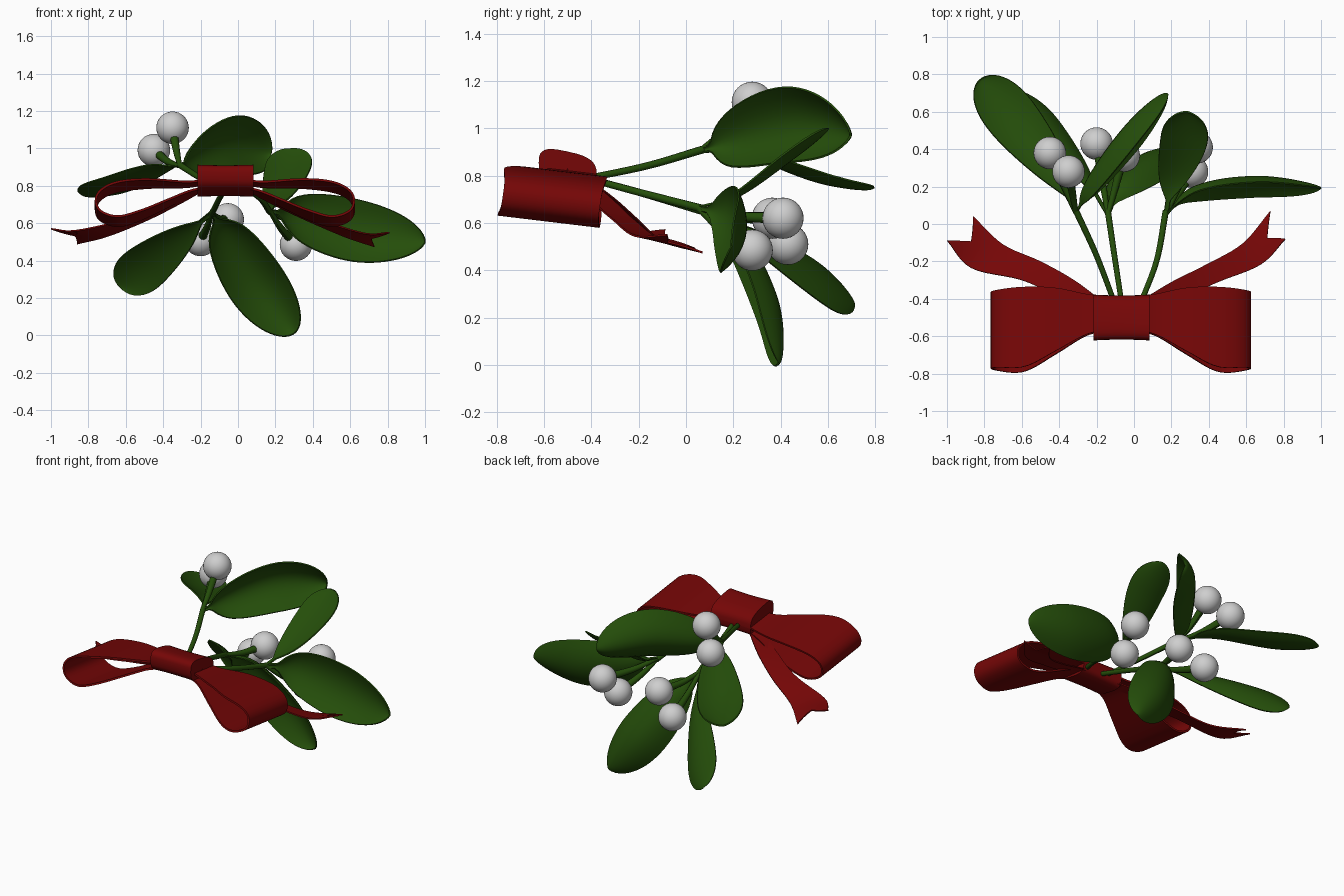
import bpy, math
from mathutils import Vector

if "Cube" in bpy.data.objects:
    bpy.data.objects.remove(bpy.data.objects["Cube"])


def material(name, rgb):
    m = bpy.data.materials.new(name)
    m.diffuse_color = (*rgb, 1)
    m.use_nodes = True
    m.node_tree.nodes["Principled BSDF"].inputs["Base Color"].default_value = m.diffuse_color
    return m


GREEN = material("leaf green", (0.018, 0.075, 0.003))
RED = material("ribbon red", (0.18, 0.002, 0.002))
WHITE = material("berry white", (0.62, 0.62, 0.62))


def spline(pts, t):
    """Smooth curve through pts (Catmull-Rom), t in 0..1."""
    pts = [Vector(p) for p in pts]
    pts = [2 * pts[0] - pts[1]] + pts + [2 * pts[-1] - pts[-2]]
    n = len(pts) - 3
    i = min(int(t * n), n - 1)
    f = t * n - i
    a, b, c, d = pts[i:i + 4]
    return 0.5 * (2 * b + (c - a) * f + (2 * a - 5 * b + 4 * c - d) * f * f
                  + (3 * b - a - 3 * c + d) * f ** 3)


def tangent(pts, t):
    return (spline(pts, min(t + .01, 1)) - spline(pts, max(t - .01, 0))).normalized()


def grid(name, func, nu, nv, mat, thick=0.0):
    """Surface from func(u, v), optionally given a thickness."""
    verts = [func(i / nu, j / nv) for i in range(nu + 1) for j in range(nv + 1)]
    w = nv + 1
    faces = [(i * w + j, i * w + j + 1, (i + 1) * w + j + 1, (i + 1) * w + j)
             for i in range(nu) for j in range(nv)]
    me = bpy.data.meshes.new(name)
    me.from_pydata(verts, [], faces)
    me.materials.append(mat)
    ob = bpy.data.objects.new(name, me)
    bpy.context.collection.objects.link(ob)
    bpy.ops.object.select_all(action='DESELECT')
    ob.select_set(True)
    bpy.context.view_layer.objects.active = ob
    if thick:
        mod = ob.modifiers.new("thickness", 'SOLIDIFY')
        mod.thickness = thick
        mod.offset = 0
        bpy.ops.object.modifier_apply(modifier=mod.name)
    bpy.ops.object.shade_smooth_by_angle(angle=math.radians(45))
    return ob


def tube(name, pts, r0, r1):
    def f(u, v):
        d = tangent(pts, u)
        a = d.cross(Vector((1, 0, 0.2))).normalized()
        b = d.cross(a)
        r = r0 + (r1 - r0) * u
        ang = -2 * math.pi * v
        return spline(pts, u) + r * (math.cos(ang) * a + math.sin(ang) * b)
    grid(name, f, 14, 10, GREEN)


def leaf(name, pts, side, half, a, b, cup):
    """Cupped blade along pts; narrow stalk, widest at a / (a + b)."""
    peak = a / (a + b)
    top = peak ** a * (1 - peak) ** b

    def f(u, v):
        t = 1 - (1 - u) ** 1.6
        d = tangent(pts, t)
        s = Vector(side)
        s = (s - d * s.dot(d)).normalized()
        k = max(0, (t - 0.12) / 0.88)
        w = half * k ** a * (1 - k) ** b / top if 0 < k < 1 else 0
        w = max(w, 0.012 if t < 0.5 else 0.004)
        q = 2 * v - 1
        return spline(pts, t) + s * w * q + d.cross(s) * cup * w * (q * q - 0.5)
    grid(name, f, 30, 10, GREEN, 0.008)


# Main stems, leaving the back of the knot
tube("upper_stem", [(-.09, -.46, .78), (-.2, -.17, .84), (-.31, .07, .91)], .014, .017)
tube("middle_stem", [(-.06, -.46, .80), (-.1, -.2, .73), (-.14, .07, .65)], .014, .017)
tube("right_stem", [(.02, -.46, .80), (.12, -.2, .73), (.17, .07, .66)], .014, .017)

# Leaves, a pair on each stem
leaf("upper_left_leaf", [(-.31, .06, .905), (-.42, .27, .89), (-.64, .55, .795), (-.82, .775, .748)],
     (.76, .65, -.16), .14, 1.0, .5, -.28)
leaf("upper_right_leaf", [(-.31, .06, .905), (-.23, .19, .94), (-.03, .45, 1.01), (.178, .695, .97)],
     (-.06, .04, 1), .16, .85, .55, .75)
leaf("lower_left_leaf", [(-.14, .05, .655), (-.28, .28, .54), (-.48, .54, .38), (-.63, .71, .255)],
     (-.6, -.1, .6), .127, 1.1, .5, -.25)
leaf("bottom_leaf", [(-.14, .05, .655), (-.07, .2, .55), (.1, .335, .28), (.30, .39, .01)],
     (.83, -.08, .52), .158, .85, .55, .6)
leaf("back_right_leaf", [(.17, .05, .665), (.2, .22, .72), (.265, .44, .88), (.285, .6, 1.0)],
     (1, -.1, .05), .125, 1.1, .55, -.2)
leaf("far_right_leaf", [(.17, .05, .665), (.32, .17, .63), (.64, .215, .55), (1.0, .19, .5)],
     (.15, .25, 1), .17, .8, .6, .4)

# Berries on short stalks
R = 0.087
joints = {"upper": (-.31, .06, .905), "middle": (-.14, .05, .655), "right": (.17, .05, .665)}
berries = [("upper", (-.45, .38, .99)), ("upper", (-.35, .28, 1.11)),
           ("middle", (-.2, .43, .51)), ("middle", (-.055, .365, .62)),
           ("right", (.31, .28, .485)), ("right", (.335, .41, .62))]
for n, (j, c) in enumerate(berries):
    s, c = Vector(joints[j]), Vector(c)
    mid = s.lerp(c, .45) + Vector((0, 0, -.015))
    tube(f"{j}_berry_stalk_{n}", [s, mid, c], .012, .026)
    bpy.ops.mesh.primitive_uv_sphere_add(segments=32, ring_count=16, radius=R, location=c)
    ob = bpy.context.object
    ob.name = f"{j}_berry_{n}"
    ob.data.materials.append(WHITE)
    bpy.ops.object.shade_smooth()

# Bow loops: profile (distance from bow middle, height), ribbon widening outward
MID = -0.07
loop = [(.08, .835), (.2, .815), (.4, .815), (.57, .795), (.66, .755), (.69, .70), (.665, .64),
        (.57, .61), (.45, .645), (.3, .715), (.18, .77), (.08, .79)]
front = [-.58, -.60, -.69, -.775, -.77]
back = [-.41, -.39, -.355, -.348, -.36]
for side, name in ((1, "right_bow_loop"), (-1, "left_bow_loop")):
    def f(u, v):
        d, z = spline([(*p, 0) for p in loop], u)[:2]
        k = min(d / .69, 1)
        yf = spline([(p, 0) for p in front], k)[0]
        yb = spline([(p, 0) for p in back], k)[0]
        y = yf + (yb - yf) * v
        return Vector((MID + side * d, y + .14 * (z - .72), z - .12 * (y + .56)))
    grid(name, f, 48, 8, RED, .012)

# Ribbon tails with a notched end
tails = {
    "right_tail": ([(.02, -.42, .79), (.2, -.31, .695), (.38, -.22, .61), (.58, -.105, .525),
                    (.73, .07, .475)],
                   [(.02, -.5, .80), (.25, -.4, .695), (.45, -.31, .615), (.68, -.215, .545),
                    (.81, -.08, .55)]),
    "left_tail": ([(-.16, -.42, .79), (-.32, -.3, .70), (-.5, -.2, .61), (-.70, -.11, .53),
                   (-.86, .04, .49)],
                  [(-.16, -.5, .80), (-.38, -.4, .70), (-.6, -.3, .62), (-.87, -.235, .56),
                   (-1.0, -.088, .57)])}
for name, (ea, eb) in tails.items():
    def f(u, v):
        t = u * (1 - .11 * (1 - abs(2 * v - 1)))
        return spline(ea, t).lerp(spline(eb, t), v)
    grid(name, f, 24, 8, RED, .008)


# Knot: tilted rounded band, slightly waisted, closed at both ends
def knot(u, v):
    ang = -2 * math.pi * v
    grow = 1 + .06 * (2 * u - 1) ** 2
    if u in (0, 1):
        grow = .02
    x = MID - .147 + .3 * min(max((u - .1) / .8, 0), 1)
    c, s = math.cos(ang), math.sin(ang)
    y = .118 * grow * math.copysign(abs(c) ** .65, c)
    z = .072 * grow * math.copysign(abs(s) ** .65, s)
    return Vector((x, -.5 + y, .827 + z - .22 * y))


grid("bow_knot", knot, 10, 32, RED)
